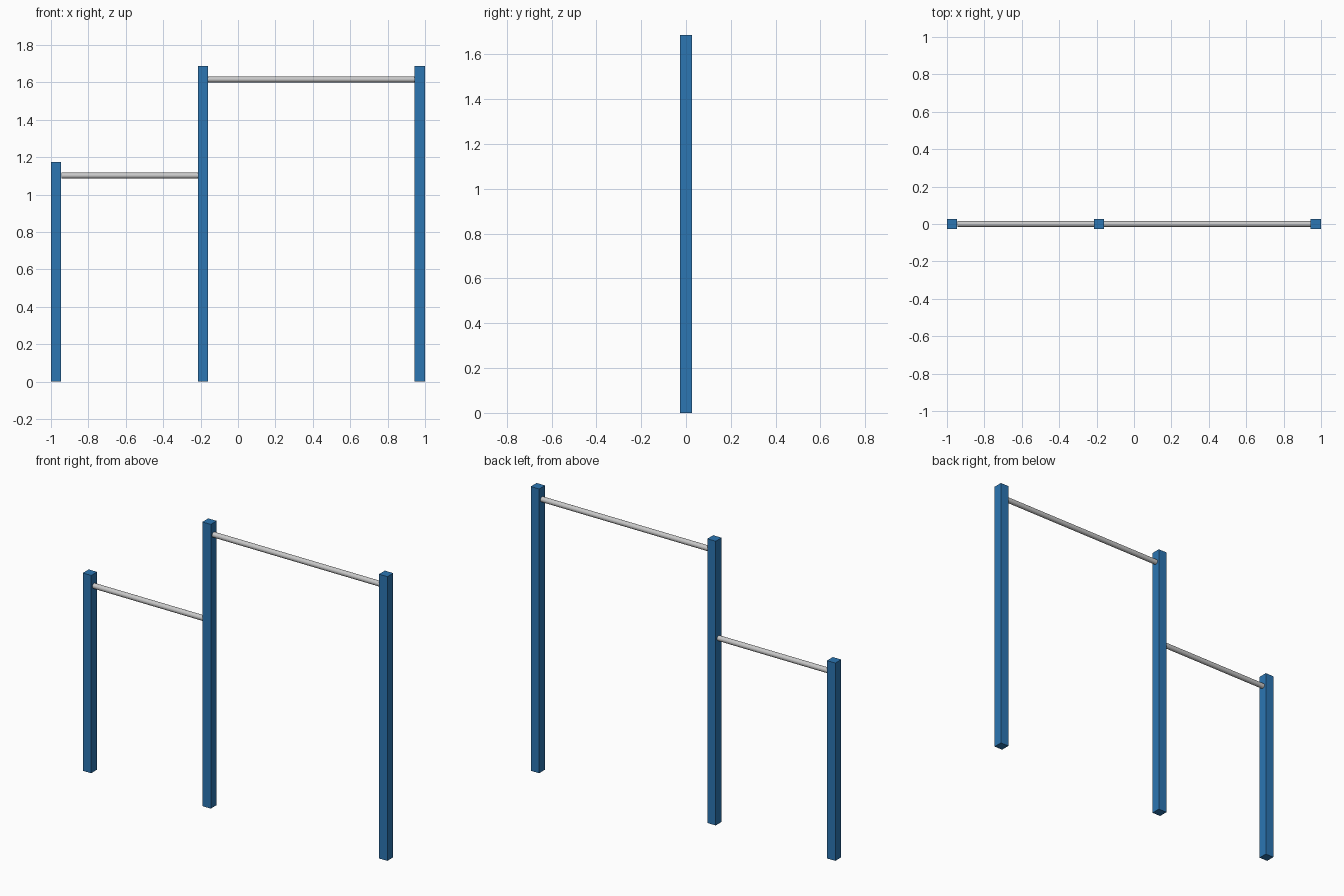
import bpy
import math

if "Cube" in bpy.data.objects:
    bpy.data.objects.remove(bpy.data.objects["Cube"])


def material(name, colour):
    m = bpy.data.materials.new(name)
    m.diffuse_color = (*colour, 1.0)
    m.use_nodes = True
    m.node_tree.nodes["Principled BSDF"].inputs["Base Color"].default_value = m.diffuse_color
    return m


BLUE = material("blue paint", (0.025, 0.18, 0.45))
STEEL = material("pale steel", (0.58, 0.58, 0.58))

POST_W = 0.055
BAR_R = 0.0155


def post(name, x, height):
    """Square upright standing on the ground."""
    bpy.ops.mesh.primitive_cube_add(size=1, location=(x, 0, height / 2))
    ob = bpy.context.object
    ob.name = name
    ob.scale = (POST_W, POST_W, height)
    bpy.ops.object.transform_apply(location=False, rotation=False, scale=True)
    ob.data.materials.append(BLUE)


def bar(name, x0, x1, z):
    """Round bar spanning between the inner faces of two posts."""
    a, b = x0 + POST_W / 2, x1 - POST_W / 2
    bpy.ops.mesh.primitive_cylinder_add(
        vertices=24, radius=BAR_R, depth=b - a,
        location=((a + b) / 2, 0, z), rotation=(0, math.pi / 2, 0))
    ob = bpy.context.object
    ob.name = name
    ob.data.materials.append(STEEL)
    bpy.ops.object.shade_smooth_by_angle(angle=math.radians(40))


LEFT, MIDDLE, RIGHT = -0.9725, -0.187, 0.9725
LOW, HIGH = 1.174, 1.687

# Uprights
post("short_post", LEFT, LOW)
post("middle_post", MIDDLE, HIGH)
post("right_post", RIGHT, HIGH)

# Horizontal bars
bar("low_bar", LEFT, MIDDLE, 1.102)
bar("high_bar", MIDDLE, RIGHT, 1.616)
